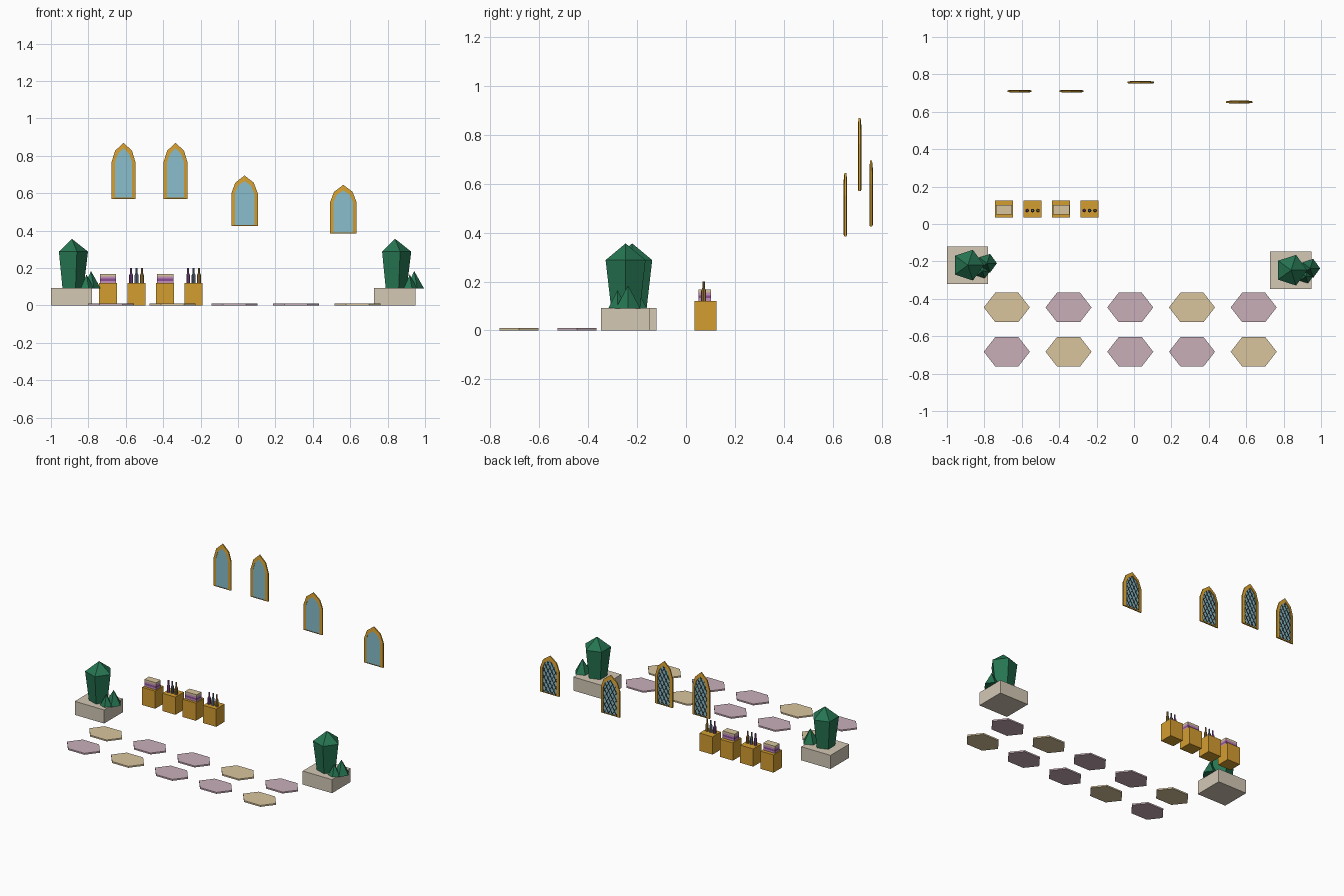
import bpy, bmesh, math
from mathutils import Vector

if "Cube" in bpy.data.objects:
    bpy.data.objects.remove(bpy.data.objects["Cube"])


def material(name, hexcode):
    rgb = [int(hexcode[i:i + 2], 16) / 255 for i in (0, 2, 4)]
    m = bpy.data.materials.new(name)
    m.diffuse_color = [c / 12.92 if c < 0.04 else ((c + 0.055) / 1.055) ** 2.4 for c in rgb] + [1]
    m.use_nodes = True
    m.node_tree.nodes["Principled BSDF"].inputs["Base Color"].default_value = m.diffuse_color
    return m


AMBER = material("amber", "D49E30")
GLASS = material("glass", "88BECC")
LEAD = material("lead", "33302C")
STONE = material("stone", "D3C8B5")
GREEN = material("crystal_green", "267552")
PINK = material("pink", "C9AFB9")
SAND = material("sand", "D8C59E")
VIOLET = material("violet", "8A4F96")
MAUVE = material("mauve", "C48FB8")
SLATE = material("slate", "63768F")
BROWN = material("brown", "A07A3C")


def finish(name, bm, mat):
    bmesh.ops.recalc_face_normals(bm, faces=bm.faces)
    me = bpy.data.meshes.new(name)
    bm.to_mesh(me)
    bm.free()
    me.materials.append(mat)
    ob = bpy.data.objects.new(name, me)
    bpy.context.collection.objects.link(ob)
    return ob


def loft(name, rings, mat, closed=False):
    """Skin matching rings; cap the ends, or join last to first if closed."""
    bm = bmesh.new()
    rows = [[bm.verts.new(p) for p in r] for r in rings]
    n = len(rows[0])
    pairs = list(zip(rows, rows[1:])) + ([(rows[-1], rows[0])] if closed else [])
    for a, b in pairs:
        for i in range(n):
            j = (i + 1) % n
            bm.faces.new((a[i], a[j], b[j], b[i]))
    if not closed:
        bm.faces.new(rows[0])
        bm.faces.new(rows[-1])
    bmesh.ops.remove_doubles(bm, verts=bm.verts, dist=1e-5)
    return finish(name, bm, mat)


def box(name, x, y, z0, sx, sy, sz, mat):
    c = [(-1, -1), (1, -1), (1, 1), (-1, 1)]
    return loft(name, [[(x + a * sx / 2, y + b * sy / 2, z) for a, b in c]
                       for z in (z0, z0 + sz)], mat)


def turned(name, x, y, profile, sides, mat, flatten=1.0):
    """Faceted solid from (radius, z) pairs, first corner towards +x."""
    ang = [2 * math.pi * i / sides for i in range(sides)]
    return loft(name, [[(x + r * math.cos(a), y + r * math.sin(a) * flatten, z) for a in ang]
                       for r, z in profile], mat)


# Stepping tiles
rows = {-0.683: "pspps", -0.446: "sppsp"}
for y, kinds in rows.items():
    for i, k in enumerate(kinds):
        turned("path_tile", -0.68 + 0.33 * i, y, [(0.123, 0), (0.123, 0.01)], 6,
               PINK if k == "p" else SAND, 0.742)

# Crystal clusters on stone plinths
for x, y in ((-0.89, -0.22), (0.838, -0.247)):
    box("plinth", x, y, 0, 0.22, 0.2, 0.092, STONE)
    turned("main_crystal", x + 0.002, y, [(0.062, 0.09), (0.086, 0.288), (1e-6, 0.356)], 5, GREEN)
    turned("small_crystal", x + 0.104, y + 0.01, [(0.053, 0.09), (1e-6, 0.184)], 5, GREEN)
    turned("small_crystal", x + 0.08, y - 0.033, [(0.04, 0.09), (1e-6, 0.165)], 5, GREEN)

# Display stands with stacked cloth or bottles
for i in range(4):
    x, y = -0.695 + 0.1525 * i, 0.08
    box("stand", x, y, 0, 0.098, 0.09, 0.12, AMBER)
    if i % 2 == 0:
        for k, mat in enumerate((MAUVE, VIOLET, MAUVE, SAND)):
            box("folded_cloth", x, y - 0.003, 0.12 + k * 0.012, 0.088, 0.05, 0.012, mat)
    else:
        for k, mat in enumerate((VIOLET, SLATE, BROWN)):
            turned("bottle", x + (k - 1) * 0.029, y - 0.008,
                   [(0.01, 0.12), (0.01, 0.163), (0.005, 0.174), (0.005, 0.2)], 8, mat)


def arch(cx, z0, w, h, inset=0.0, sill=0.0, drop=0.0):
    """Pointed arch outline in x and z."""
    half = [(w - inset, sill), (w - inset, h * 0.64), (w * 0.7 - inset * 0.8, h * 0.855 - drop * 0.5)]
    pts = half + [(0, h - drop)] + [(-a, b) for a, b in reversed(half)]
    return [(cx + a, z0 + b) for a, b in pts]


def clip(p, d, poly):
    """Part of a line lying inside a convex anticlockwise outline."""
    lo, hi = -9.0, 9.0
    for i, a in enumerate(poly):
        a, b = Vector(a), Vector(poly[(i + 1) % len(poly)])
        n = Vector((a.y - b.y, b.x - a.x))
        den, num = n.dot(d), n.dot(a - p)
        if abs(den) < 1e-9:
            if num > 0:
                return None
        elif den > 0:
            lo = max(lo, num / den)
        else:
            hi = min(hi, num / den)
    return (p + d * lo, p + d * hi) if hi - lo > 0.006 else None


# Arched windows: bevelled frame, glass, diamond lattice on the back
for cx, y, z0, w, h in ((-0.612, 0.71, 0.57, 0.065, 0.3), (-0.334, 0.71, 0.57, 0.065, 0.3),
                        (0.035, 0.757, 0.425, 0.071, 0.27), (0.563, 0.652, 0.385, 0.071, 0.26)):
    outer = arch(cx, z0, w, h)
    inner = arch(cx, z0, w, h, 0.019, 0.006, 0.03)
    at = lambda pts, dy: [(a, y + dy, b) for a, b in pts]
    loft("window_frame", [at(outer, -0.004), at(inner, -0.007), at(inner, 0.007), at(outer, 0.004)],
         AMBER, closed=True)
    loft("window_glass", [at(inner, -0.005), at(inner, 0.001)], GLASS)
    bm = bmesh.new()
    for s in (-1, 1):
        d = Vector((s * 0.5, 0.866))
        side = Vector((0.866, -s * 0.5)) * 0.0013
        for k in range(-8, 9):
            seg = clip(Vector((cx + k * 0.029, z0 + h * 0.5)), d, inner)
            if not seg:
                continue
            quad = [seg[0] - side, seg[0] + side, seg[1] + side, seg[1] - side]
            f, b = [[bm.verts.new((q.x, y + dy, q.y)) for q in quad] for dy in (0.001, 0.004)]
            bm.faces.new(f)
            bm.faces.new(b)
            for i in range(4):
                j = (i + 1) % 4
                bm.faces.new((f[i], f[j], b[j], b[i]))
    finish("window_lattice", bm, LEAD)
